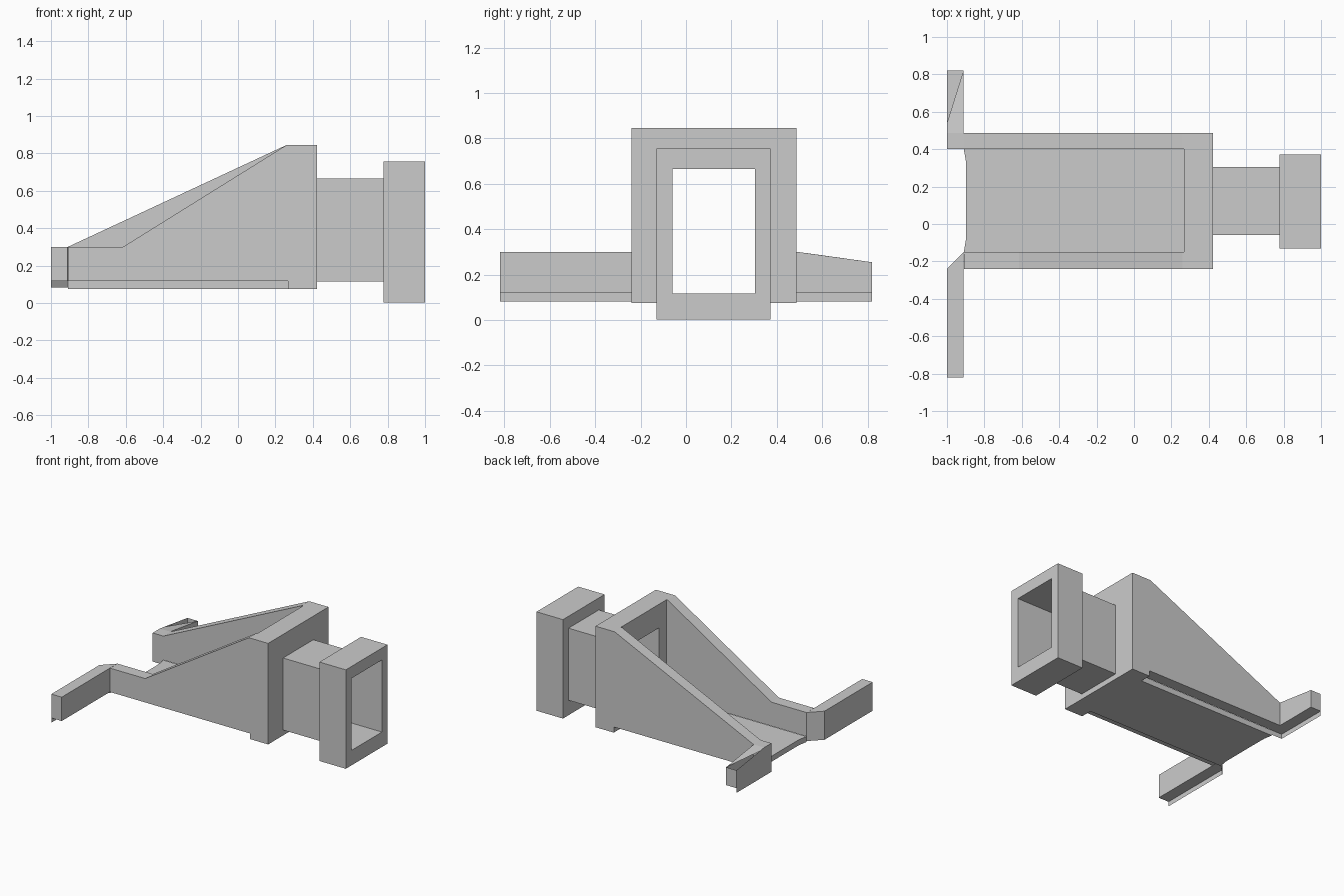
import bpy, bmesh

if "Cube" in bpy.data.objects:
    bpy.data.objects.remove(bpy.data.objects["Cube"])


def mesh_object(name, verts, faces, fix=True):
    bm = bmesh.new()
    vs = [bm.verts.new(v) for v in verts]
    for f in faces:
        bm.faces.new([vs[i] for i in f])
    if fix:
        bmesh.ops.recalc_face_normals(bm, faces=bm.faces[:])
    me = bpy.data.meshes.new(name)
    bm.to_mesh(me)
    bm.free()
    ob = bpy.data.objects.new(name, me)
    bpy.context.collection.objects.link(ob)
    return ob


def prism(name, profile, lo, hi, axis):
    """Extrude a 2D profile along y (profile is x,z) or z (profile is x,y)."""
    n = len(profile)
    place = (lambda a, b, t: (a, t, b)) if axis == 'Y' else (lambda a, b, t: (a, b, t))
    verts = [place(a, b, t) for t in (lo, hi) for a, b in profile]
    faces = [list(range(n)), list(range(n, 2 * n))]
    faces += [[i, (i + 1) % n, (i + 1) % n + n, i + n] for i in range(n)]
    return mesh_object(name, verts, faces)


def rect(x, y0, y1, z0, z1):
    return [(x, y0, z0), (x, y1, z0), (x, y1, z1), (x, y0, z1)]


def frame(name, x0, x1, outer, hole):
    """Rectangular plate across x with a rectangular hole."""
    rings = [rect(x0, *outer), rect(x1, *outer), rect(x1, *hole), rect(x0, *hole)]
    verts = [v for r in rings for v in r]
    faces = []
    for r in range(4):
        s = (r + 1) % 4
        for i in range(4):
            j = (i + 1) % 4
            faces.append([r * 4 + i, r * 4 + j, s * 4 + j, s * 4 + i])
    return mesh_object(name, verts, faces)


def sheet(name, path, z0, z1):
    """Thin upright strip following a path."""
    n = len(path)
    verts = [(x, y, z) for z in (z0, z1) for x, y in path]
    return mesh_object(name, verts, [[i, i + 1, i + 1 + n, i + n] for i in range(n - 1)])


HOLE = (-0.06, 0.305, 0.116, 0.665)

# Upright panel, thin duct and end collar sharing one opening
frame("back_panel", 0.268, 0.422, (-0.24, 0.487, 0.075, 0.845), HOLE)
ring = rect(0.422, *HOLE) + rect(0.777, *HOLE)
mesh_object("duct", ring, [[i, (i + 1) % 4, (i + 1) % 4 + 4, i + 4] for i in range(4)])
frame("end_collar", 0.777, 1.0, (-0.13, 0.372, 0.002, 0.756), HOLE)

# Sloping side walls
prism("front_wall", [(-0.91, 0.118), (0.268, 0.118), (0.268, 0.845), (0.26, 0.845),
                     (-0.615, 0.3), (-0.91, 0.3)], -0.24, -0.15, 'Y')
prism("rear_wall", [(-0.91, 0.118), (0.268, 0.118), (0.268, 0.845), (0.26, 0.845),
                    (-0.91, 0.3)], 0.4, 0.487, 'Y')

# Floor slab with a slightly rounded lip
prism("floor", [(0.268, -0.15), (0.268, 0.4), (-0.91, 0.4), (-0.898, 0.33),
                (-0.897, 0.125), (-0.898, -0.08), (-0.91, -0.15)], 0.075, 0.117, 'Z')

# Front arm with mitred corner, and the rear arm root
prism("front_arm", [(-1, -0.82), (-0.912, -0.82), (-0.912, -0.24), (-0.91, -0.15),
                    (-1, -0.24)], 0.118, 0.3, 'Z')
prism("rear_arm_root", [(-1, 0.4), (-0.91, 0.4), (-0.91, 0.487), (-1, 0.487)],
      0.118, 0.3, 'Z')

# Tapered rear arm, partly open on top
A, B, Y0, Y1 = -1.0, -0.912, 0.487, 0.82
mesh_object("rear_arm", [
    (A, Y0, 0.118), (B, Y0, 0.118), (B, Y1, 0.118), (A, Y1, 0.118),
    (A, Y0, 0.3), (B, Y0, 0.3), (B, Y1, 0.254), (A, Y1, 0.254), (A, 0.54, 0.293)],
    [[0, 1, 2, 3], [1, 2, 6, 5], [2, 3, 7, 6], [0, 3, 7, 8, 4], [4, 5, 6, 8]])

# Thin skirts hanging below the arms
sheet("front_skirt", [(-1, -0.82), (-1, -0.24), (-0.91, -0.15)], 0.082, 0.118)
sheet("rear_skirt", [(-1, 0.82), (-1, 0.4), (-0.91, 0.4)], 0.082, 0.118)
